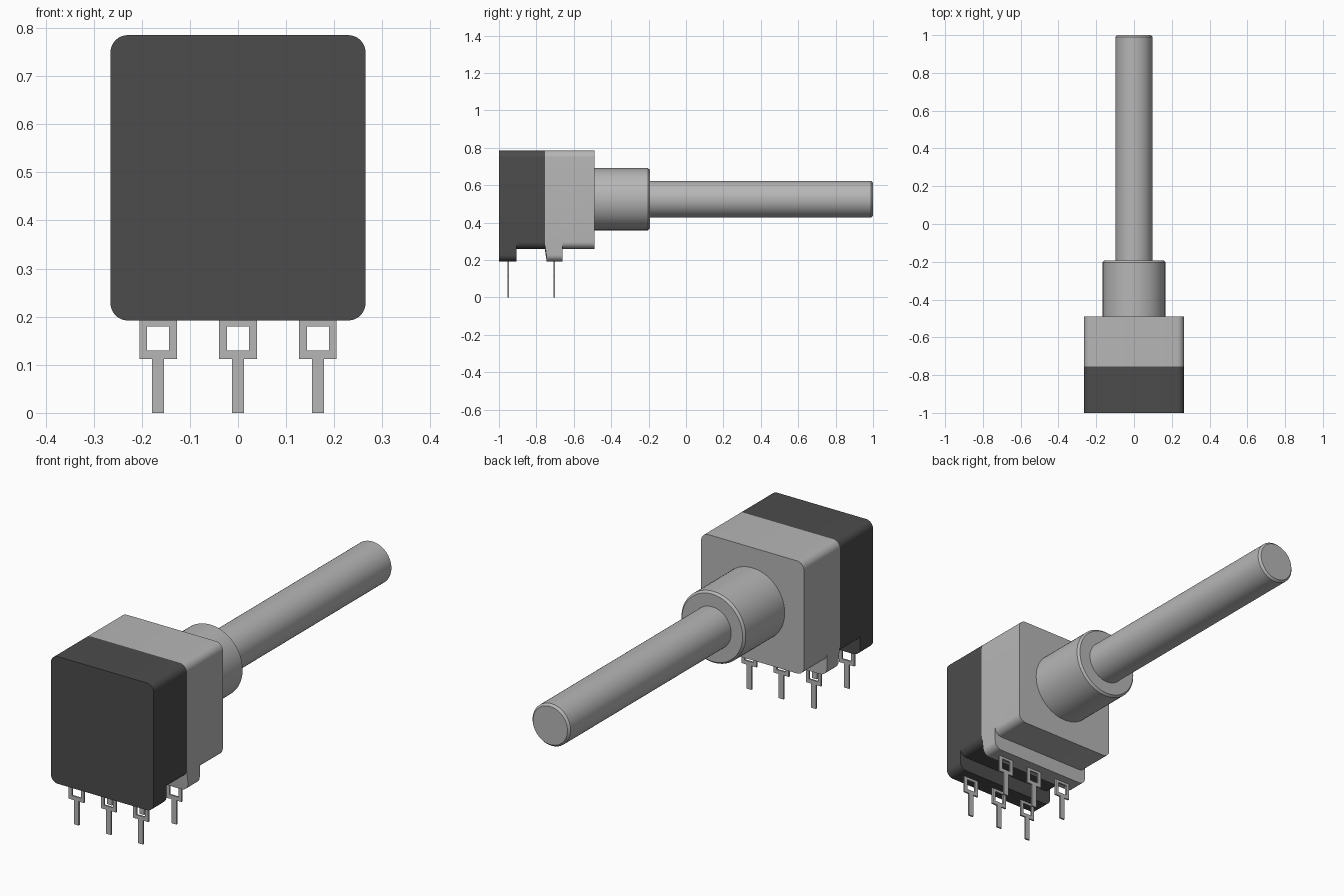
import bpy, bmesh, math

cube = bpy.data.objects.get("Cube")
if cube:
    bpy.data.objects.remove(cube, do_unlink=True)


def material(name, value):
    m = bpy.data.materials.new(name)
    m.use_nodes = True
    col = (value, value, value, 1)
    m.diffuse_color = col
    m.node_tree.nodes["Principled BSDF"].inputs["Base Color"].default_value = col
    return m


METAL = material("light grey metal", 0.47)
PLASTIC = material("dark grey plastic", 0.072)


def finish(bm, name, mat, smooth=True):
    bmesh.ops.recalc_face_normals(bm, faces=bm.faces)
    me = bpy.data.meshes.new(name)
    bm.to_mesh(me)
    bm.free()
    me.materials.append(mat)
    ob = bpy.data.objects.new(name, me)
    bpy.context.collection.objects.link(ob)
    if smooth:
        bpy.ops.object.select_all(action='DESELECT')
        ob.select_set(True)
        bpy.context.view_layer.objects.active = ob
        bpy.ops.object.shade_smooth_by_angle(angle=math.radians(30))
    return ob


def loft(name, rings, mat):
    """Join rings of equal point count with quads and cap both ends."""
    bm = bmesh.new()
    vr = [[bm.verts.new(p) for p in r] for r in rings]
    n = len(vr[0])
    for a, b in zip(vr, vr[1:]):
        for i in range(n):
            j = (i + 1) % n
            bm.faces.new((a[i], a[j], b[j], b[i]))
    bm.faces.new(vr[0])
    bm.faces.new(vr[-1])
    bmesh.ops.remove_doubles(bm, verts=bm.verts, dist=1e-5)
    bmesh.ops.dissolve_degenerate(bm, dist=1e-5, edges=bm.edges)
    return finish(bm, name, mat)


HALF_W, TOP, FLOOR, LIP, RADIUS = 0.265, 0.785, 0.26, 0.192, 0.036


def rounded_ring(y, bottom, steps=8):
    pts = []
    for k, (sx, cz) in enumerate([(1, TOP - RADIUS), (-1, TOP - RADIUS),
                                  (-1, bottom + RADIUS), (1, bottom + RADIUS)]):
        for s in range(steps + 1):
            a = math.pi / 2 * (k + s / steps)
            pts.append((sx * (HALF_W - RADIUS) + RADIUS * math.cos(a), y,
                        cz + RADIUS * math.sin(a)))
    return pts


def round_ring(y, r, n=64, z=0.525):
    return [(r * math.cos(2 * math.pi * i / n), y, z + r * math.sin(2 * math.pi * i / n))
            for i in range(n)]


# Housing halves, each with a deeper lip along its front edge
loft("rear_housing", [rounded_ring(y, b) for y, b in
     [(-1, LIP), (-0.905, LIP), (-0.905, FLOOR), (-0.755, FLOOR)]], PLASTIC)
loft("metal_housing", [rounded_ring(y, b) for y, b in
     [(-0.755, FLOOR), (-0.745, LIP), (-0.66, LIP), (-0.66, FLOOR), (-0.49, FLOOR)]], METAL)

# Bushing and shaft with chamfered ends
loft("bushing", [round_ring(y, r) for y, r in
     [(-0.5, 0.166), (-0.203, 0.166), (-0.193, 0.157)]], METAL)
loft("shaft", [round_ring(y, r) for y, r in
     [(-0.21, 0.098), (0.99, 0.098), (1.0, 0.089)]], METAL)


# Solder pins: an open square frame on a narrow stem
def pin(name, x, y):
    bm = bmesh.new()
    w, s, h = 0.039, 0.0125, 0.023
    pts = [(-w, 0.2), (w, 0.2), (w, 0.112), (s, 0.112), (-s, 0.112), (-w, 0.112),
           (-h, 0.18), (h, 0.18), (h, 0.13), (-h, 0.13), (s, 0), (-s, 0)]
    v = [bm.verts.new((x + px, y, pz)) for px, pz in pts]
    for f in [(0, 1, 7, 6), (1, 2, 8, 7), (2, 3, 4, 5, 9, 8), (5, 0, 6, 9), (4, 3, 10, 11)]:
        bm.faces.new([v[i] for i in f])
    ob = finish(bm, name, METAL, smooth=False)
    mod = ob.modifiers.new("thickness", 'SOLIDIFY')
    mod.thickness = 0.008
    mod.offset = 0


for row, y in (("front", -0.95), ("back", -0.705)):
    for side, x in (("right", -0.166), ("middle", 0), ("left", 0.166)):
        pin(f"{row}_{side}_pin", x, y)
